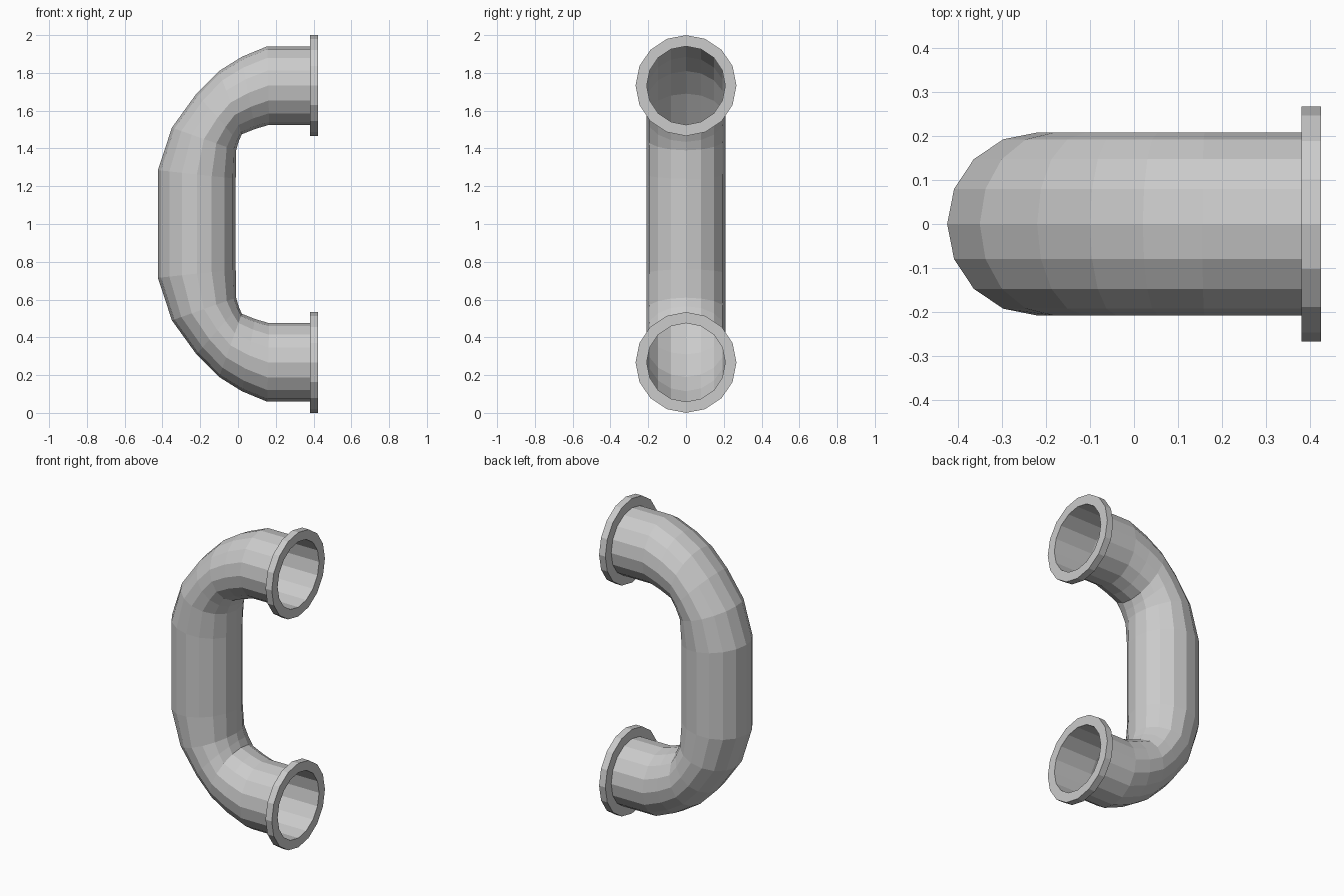
import bpy, math
from mathutils import Vector

if "Cube" in bpy.data.objects:
    bpy.data.objects.remove(bpy.data.objects["Cube"])

SIDES = 16
R_PIPE, R_FLANGE = 0.208, 0.267
Z_TOP, Z_MID = 2.0 - R_FLANGE, 1.0
X_BACK, X_FRONT = 0.38, 0.424


def ring(outer, inner, r):
    """Ring of points given its outer and inner (x, z) ends and its y radius."""
    o, i = Vector((outer[0], 0, outer[1])), Vector((inner[0], 0, inner[1]))
    c, h = (o + i) / 2, (o - i) / 2
    side = Vector((0, r, 0))
    return [c + h * math.cos(a) + side * math.sin(a)
            for a in (2 * math.pi * k / SIDES for k in range(SIDES))]


def flat_ring(x, z, r):
    return ring((x, z + r), (x, z - r), r)


def loft(name, rings, closed=False):
    verts = [p for rg in rings for p in rg]
    n = len(rings)
    faces = []
    for j in range(n if closed else n - 1):
        a, b = j * SIDES, (j + 1) % n * SIDES
        for k in range(SIDES):
            m = (k + 1) % SIDES
            faces.append((a + k, a + m, b + m, b + k))
    me = bpy.data.meshes.new(name)
    me.from_pydata(verts, [], faces)
    ob = bpy.data.objects.new(name, me)
    bpy.context.collection.objects.link(ob)
    # consistent outward normals
    bpy.context.view_layer.objects.active = ob
    ob.select_set(True)
    bpy.ops.object.mode_set(mode='EDIT')
    bpy.ops.mesh.select_all(action='SELECT')
    bpy.ops.mesh.normals_make_consistent(inside=False)
    bpy.ops.object.mode_set(mode='OBJECT')
    ob.select_set(False)
    return ob


# Upper half of the pipe: outer and inner ends of each section, mouth to middle
half = [
    ((X_FRONT, Z_TOP + R_PIPE), (X_FRONT, Z_TOP - R_PIPE)),
    ((0.155, Z_TOP + R_PIPE), (0.165, Z_TOP - R_PIPE)),
    ((0.02, 1.885), (0.09, 1.503)),
    ((-0.10, 1.81), (0.02, 1.475)),
    ((-0.22, 1.69), (0.003, 1.435)),
    ((-0.35, 1.51), (-0.01, 1.39)),
    ((-0.424, 1.285), (-0.012, 1.24)),
]
# Lower half mirrors the upper half
flip = lambda p: (p[0], 2 * Z_MID - p[1])
sections = half + [(flip(o), flip(i)) for o, i in reversed(half)]
loft("bent_pipe", [ring(o, i, R_PIPE) for o, i in sections])

# End flanges, open in the middle
for name, z in (("upper_flange", Z_TOP), ("lower_flange", 2 * Z_MID - Z_TOP)):
    loft(name, [flat_ring(X_BACK, z, R_PIPE), flat_ring(X_BACK, z, R_FLANGE),
                flat_ring(X_FRONT, z, R_FLANGE), flat_ring(X_FRONT, z, R_PIPE)])
